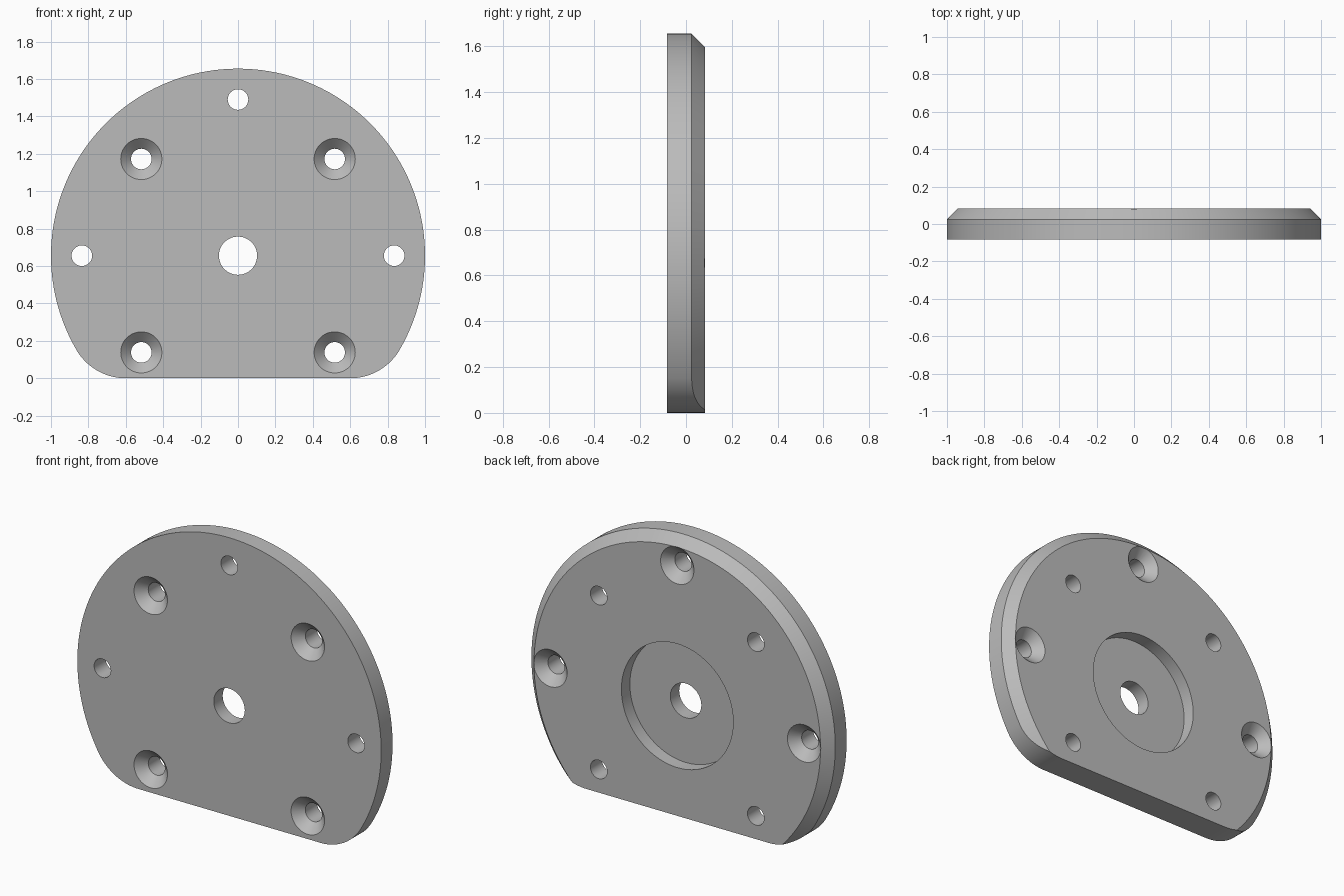
import bpy, bmesh, math
from mathutils import Vector

if "Cube" in bpy.data.objects:
    bpy.data.objects.remove(bpy.data.objects["Cube"], do_unlink=True)

CZ = 0.655        # height of the disc centre
HALF = 0.082      # half thickness
FILLET = 0.306    # lower corner radius

steel = bpy.data.materials.new("plain_grey")
steel.use_nodes = True
grey = (0.5, 0.5, 0.5, 1)
steel.diffuse_color = grey
steel.node_tree.nodes["Principled BSDF"].inputs["Base Color"].default_value = grey


def make_object(name, bm):
    bmesh.ops.recalc_face_normals(bm, faces=bm.faces)
    mesh = bpy.data.meshes.new(name)
    bm.to_mesh(mesh)
    bm.free()
    mesh.materials.append(steel)
    obj = bpy.data.objects.new(name, mesh)
    bpy.context.collection.objects.link(obj)
    return obj


def turned(name, profile, x=0, z=CZ, segments=48):
    """Solid of revolution about the y direction from (radius, y) pairs."""
    bm = bmesh.new()
    rings = []
    for r, y in profile:
        rings.append([bm.verts.new((x + r * math.cos(a), y, z + r * math.sin(a)))
                      for a in (math.tau * i / segments for i in range(segments))])
    for lower, upper in zip(rings, rings[1:]):
        for i in range(segments):
            j = (i + 1) % segments
            bm.faces.new((lower[i], lower[j], upper[j], upper[i]))
    bm.faces.new(rings[0])
    bm.faces.new(rings[-1])
    return make_object(name, bm)


def boolean(target, tool, operation):
    mod = target.modifiers.new(operation.title(), "BOOLEAN")
    mod.operation = operation
    mod.solver = "EXACT"
    mod.object = tool
    bpy.context.view_layer.objects.active = target
    bpy.ops.object.modifier_apply(modifier=mod.name)
    bpy.data.objects.remove(tool, do_unlink=True)


# Disc with a chamfered back rim
plate = turned("mounting_plate",
               [(1, -HALF), (1, 0.025), (0.943, HALF)], segments=192)

# Trim to a flat foot with rounded lower corners
cx = math.sqrt((1 - FILLET) ** 2 - (CZ - FILLET) ** 2)
end = math.atan2(FILLET - CZ, cx)
steps = 24
right = []
for i in range(steps + 1):
    a = -math.pi / 2 + (end + math.pi / 2) * i / steps
    right.append((cx + FILLET * math.cos(a), FILLET + FILLET * math.sin(a)))
right.append((right[-1][0] - 2 * math.sin(end), right[-1][1] + 2 * math.cos(end)))
outline = right + [(-x, z) for x, z in reversed(right)]
bm = bmesh.new()
face = bm.faces.new([bm.verts.new((x, -0.3, z)) for x, z in outline])
extruded = bmesh.ops.extrude_face_region(bm, geom=[face])["geom"]
bmesh.ops.translate(bm, vec=Vector((0, 0.6, 0)),
                    verts=[v for v in extruded if isinstance(v, bmesh.types.BMVert)])
boolean(plate, make_object("foot_trim", bm), "INTERSECT")

# Centre bore opening into the round back recess
boolean(plate, turned("bore_cutter", [(0.102, -0.2), (0.102, 0.002), (0.368, 0.002),
                                      (0.368, 0.2)], segments=96), "DIFFERENCE")


# Countersunk screw holes: side -1 opens to the front, +1 to the back
def screw_hole(x, z, side):
    profile = [(0.055, -0.2 * side), (0.055, (HALF - 0.055) * side),
               (0.14, (HALF + 0.03) * side)]
    boolean(plate, turned("screw_cutter", profile, x, z), "DIFFERENCE")


for sx in (-1, 1):
    for sz in (-1, 1):
        screw_hole(sx * 0.517, CZ + sz * 0.517, -1)
    screw_hole(sx * 0.835, CZ, 1)
screw_hole(0, CZ + 0.835, 1)

# Smooth the round walls, keep the rims crisp
bpy.ops.object.select_all(action="DESELECT")
plate.select_set(True)
bpy.context.view_layer.objects.active = plate
bpy.ops.object.shade_smooth_by_angle(angle=math.radians(25))
